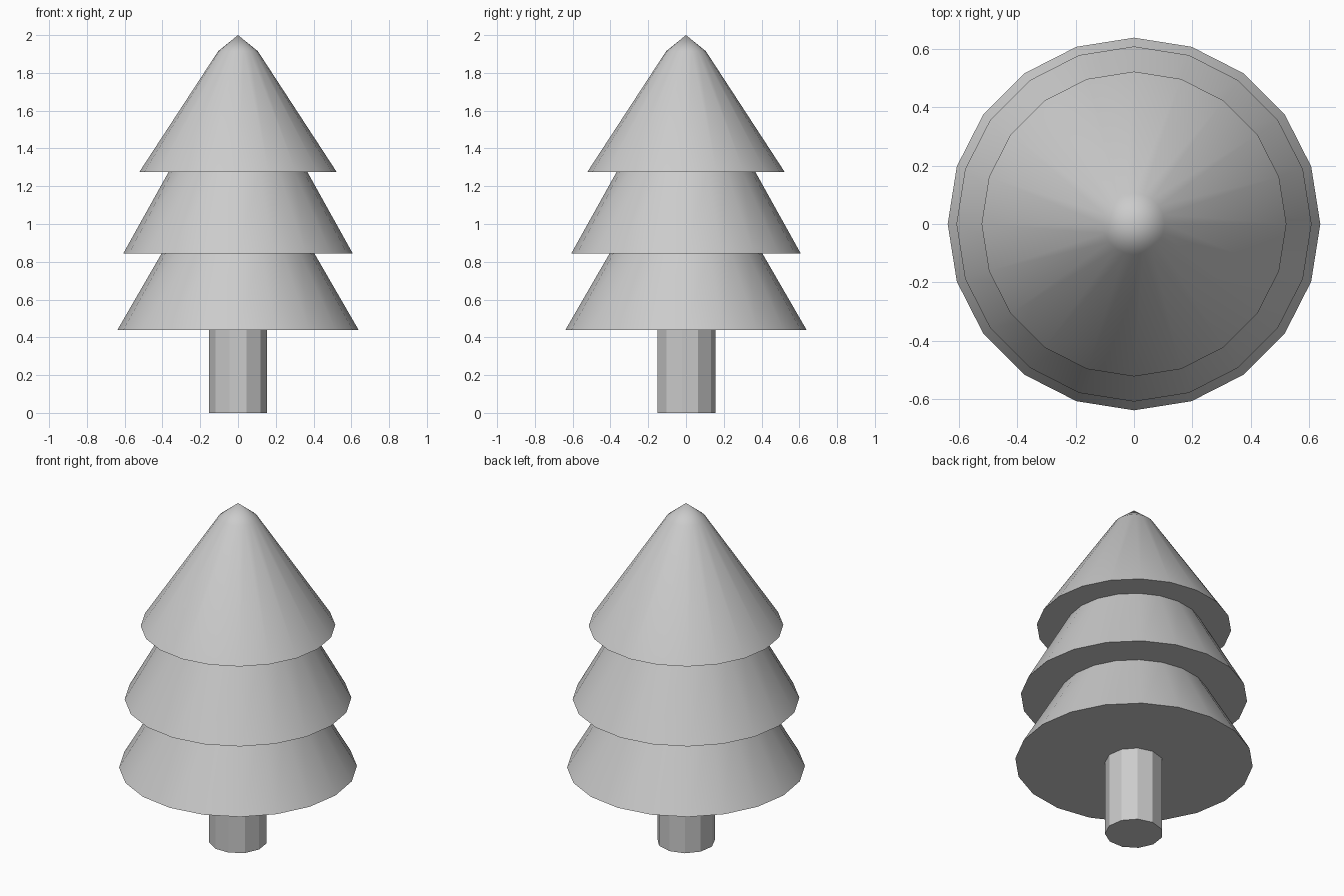
import bpy, bmesh
from math import cos, sin, pi, radians

if "Cube" in bpy.data.objects:
    bpy.data.objects.remove(bpy.data.objects["Cube"])

def lathe(name, profile, sides, start=0.0, smooth=False):
    """Revolve (radius, z) points, bottom to top; radius 0 closes to a point."""
    bm = bmesh.new()
    rings = []
    for r, z in profile:
        n = sides if r > 0 else 1
        rings.append([bm.verts.new((r * cos(start + 2 * pi * i / sides),
                                    r * sin(start + 2 * pi * i / sides), z))
                      for i in range(n)])
    for a, b in zip(rings, rings[1:]):
        for i in range(sides):
            j = (i + 1) % sides
            bm.faces.new((a[i], a[j], b[0]) if len(b) == 1 else (a[i], a[j], b[j], b[i]))
    bm.faces.new(rings[0][::-1])
    if len(rings[-1]) > 1:
        bm.faces.new(rings[-1])
    mesh = bpy.data.meshes.new(name)
    bm.to_mesh(mesh)
    bm.free()
    obj = bpy.data.objects.new(name, mesh)
    bpy.context.collection.objects.link(obj)
    if smooth:
        bpy.ops.object.select_all(action='DESELECT')
        obj.select_set(True)
        bpy.context.view_layer.objects.active = obj
        bpy.ops.object.shade_smooth_by_angle(angle=radians(40))
    return obj

# Faceted trunk
lathe("trunk", [(0.156, 0), (0.156, 0.44)], 11, start=pi / 2)

# Three stacked tiers of foliage
lathe("lower_foliage", [(0.638, 0.44), (0.405, 0.843)], 20, smooth=True)
lathe("middle_foliage", [(0.608, 0.843), (0.367, 1.276)], 20, smooth=True)
lathe("top_foliage", [(0.522, 1.276), (0.105, 1.915), (0, 2.0)], 20, smooth=True)
